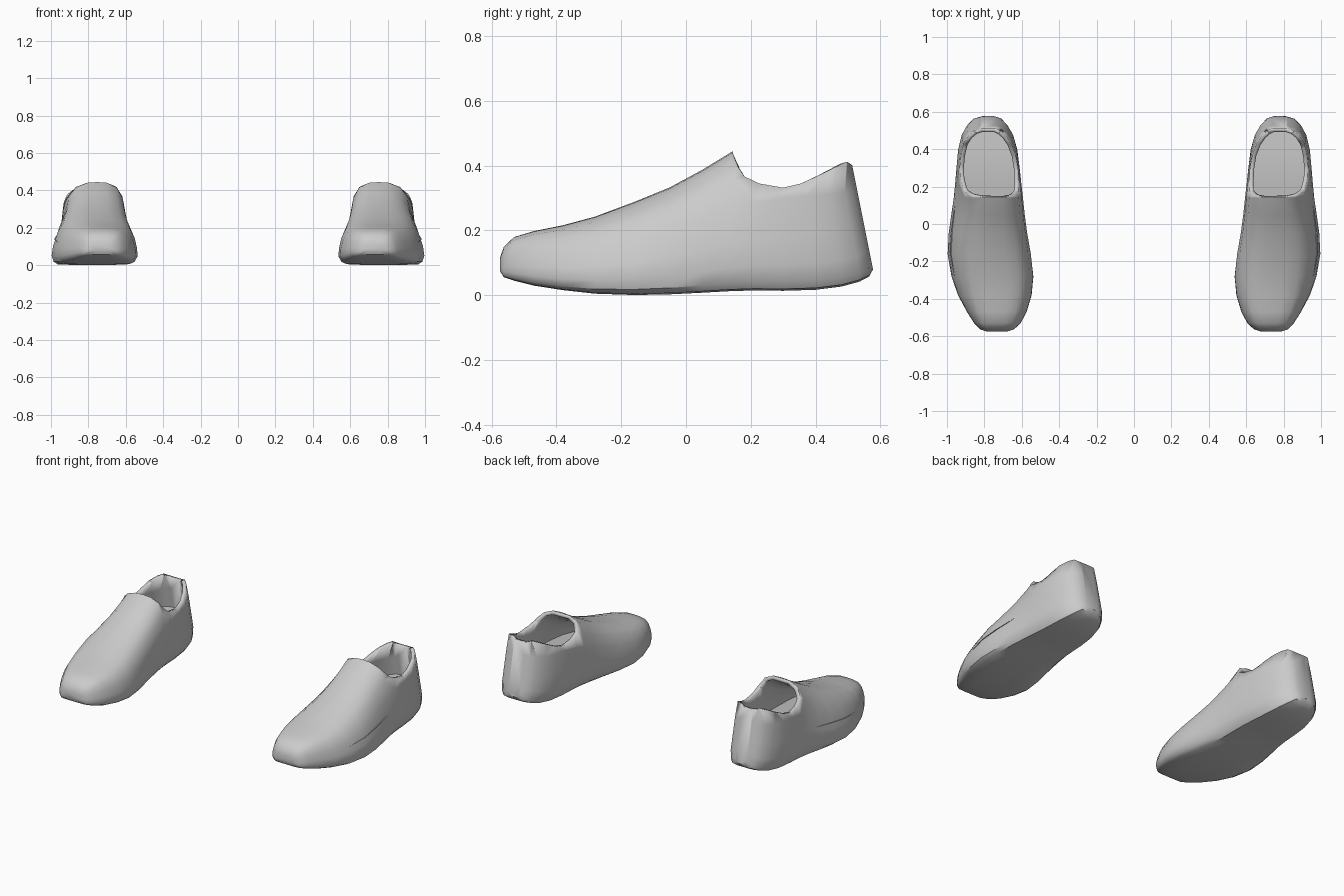
import bpy, bmesh
from mathutils import Vector

if "Cube" in bpy.data.objects:
    bpy.data.objects.remove(bpy.data.objects["Cube"])

# Stations along the shoe: y, inner x, outer x, sole z, top z, wall boxiness, top skew
STATIONS = [
    (-0.574, 0.675, 0.790, 0.075, 0.115, 0.3, 0.0),
    (-0.562, 0.640, 0.825, 0.056, 0.150, 0.3, 0.0),
    (-0.530, 0.606, 0.855, 0.045, 0.180, 0.3, 0.0),
    (-0.470, 0.574, 0.893, 0.030, 0.198, 0.25, 0.0),
    (-0.380, 0.548, 0.942, 0.016, 0.216, 0.2, -0.005),
    (-0.280, 0.540, 0.978, 0.005, 0.243, 0.1, -0.012),
    (-0.160, 0.556, 1.000, 0.001, 0.288, 0.0, -0.022),
    (-0.050, 0.579, 0.996, 0.003, 0.333, 0.0, -0.032),
    (0.050, 0.594, 0.983, 0.008, 0.387, 0.0, -0.036),
    (0.140, 0.602, 0.969, 0.013, 0.442, 0.1, -0.032),
    (0.210, 0.606, 0.960, 0.015, 0.470, 0.4, -0.020),
    (0.300, 0.613, 0.951, 0.014, 0.490, 0.8, -0.010),
    (0.400, 0.625, 0.941, 0.017, 0.500, 0.9, -0.006),
    (0.480, 0.646, 0.921, 0.027, 0.500, 1.0, 0.0),
    (0.535, 0.676, 0.893, 0.042, 0.500, 1.0, 0.0),
    (0.565, 0.706, 0.862, 0.058, 0.500, 1.0, 0.0),
    (0.577, 0.740, 0.820, 0.080, 0.500, 1.0, 0.0),
]
# Half section (width, height): shared lower part, then domed and walled uppers
LOWER = [(0.45, 0.0), (0.84, 0.012), (0.94, 0.06), (1.0, 0.17), (0.985, 0.35)]
DOME = [(0.90, 0.6), (0.77, 0.8), (0.56, 0.93), (0.28, 0.99)]
WALL = [(0.96, 0.6), (0.91, 0.8), (0.82, 0.95), (0.42, 1.0)]
# Topline of the opening in side view (y, z)
TOPLINE = [(0.143, 0.7), (0.145, 0.437), (0.158, 0.400), (0.180, 0.367),
           (0.225, 0.345), (0.300, 0.332), (0.355, 0.345), (0.430, 0.380),
           (0.497, 0.412), (0.515, 0.400), (0.60, 0.385), (0.7, 0.7)]


def lean(y, z):
    """The heel leans forward as it rises."""
    t = min(max((y - 0.2) / 0.35, 0), 1)
    return y - 0.2 * t * max(z - 0.08, 0)


def section(y, xl, xr, zb, zt, box, skew):
    half = LOWER + [(d[0] + (w[0] - d[0]) * box, d[1] + (w[1] - d[1]) * box)
                    for d, w in zip(DOME, WALL)]
    ring = [(0, 0)] + half + [(0, 1)] + [(-u, v) for u, v in reversed(half)]
    mid, rad = (xl + xr) / 2, (xr - xl) / 2
    pts = []
    for u, v in ring:
        z = zb + v * (zt - zb)
        pts.append(Vector((mid + u * rad + skew * v, lean(y, z), z)))
    return pts


def make_object(name, bm):
    bmesh.ops.recalc_face_normals(bm, faces=bm.faces)
    me = bpy.data.meshes.new(name)
    bm.to_mesh(me)
    bm.free()
    ob = bpy.data.objects.new(name, me)
    bpy.context.collection.objects.link(ob)
    return ob


def loft(name, rings, closed=True):
    bm = bmesh.new()
    vs = [[bm.verts.new(p) for p in r] for r in rings]
    n = len(vs[0])
    for a, b in zip(vs, vs[1:]):
        for i in range(n if closed else n - 1):
            j = (i + 1) % n
            bm.faces.new((a[i], a[j], b[j], b[i]))
    if closed:
        bm.faces.new(vs[0])
        bm.faces.new(vs[-1])
    return make_object(name, bm)


def finish(ob, angle):
    bpy.ops.object.select_all(action='DESELECT')
    ob.select_set(True)
    bpy.context.view_layer.objects.active = ob
    bpy.ops.object.shade_smooth_by_angle(angle=angle)
    # the other shoe of the pair
    mir = ob.modifiers.new("pair", 'MIRROR')
    mir.use_mirror_merge = False


# Solid shoe form, cut along the topline
solid = loft("shoe_form", [section(*s) for s in STATIONS])
cutter = loft("topline_cutter", [[(x, y, z) for y, z in TOPLINE] for x in (0.4, 1.2)])
cutter.hide_render = True
cut = solid.modifiers.new("opening", 'BOOLEAN')
cut.operation = 'DIFFERENCE'
cut.solver = 'EXACT'
cut.object = cutter
dg = bpy.context.evaluated_depsgraph_get()
bm = bmesh.new()
bm.from_object(solid, dg)
bpy.data.objects.remove(solid)
bpy.data.objects.remove(cutter)

# Open the cut and give the upper a wall thickness
bm.normal_update()
lids = []
for f in bm.faces:
    c = f.calc_center_median()
    if abs(f.normal.x) < 0.001 and f.normal.z > 0.2 and c.y > 0.143 and c.z > 0.325:
        lids.append(f)
bmesh.ops.delete(bm, geom=lids, context='FACES')
shoe = make_object("shoe_upper_and_sole", bm)
thick = shoe.modifiers.new("wall", 'SOLIDIFY')
thick.thickness = 0.022
thick.offset = -1
finish(shoe, 0.6)

# Insole floor inside the shoe
rows = []
for y, xl, xr, zb, zt, box, skew in STATIONS[5:]:
    z = 0.12 + 0.08 * min(max((y + 0.28) / 0.6, 0), 1)
    yy = min(lean(y, z), 0.54)
    rows.append([(xl + 0.018, yy, z), ((xl + xr) / 2, yy, z), (xr - 0.018, yy, z)])
insole = loft("insole", rows, closed=False)
if insole.data.polygons[0].normal.z < 0:
    insole.data.flip_normals()
finish(insole, 0.6)
